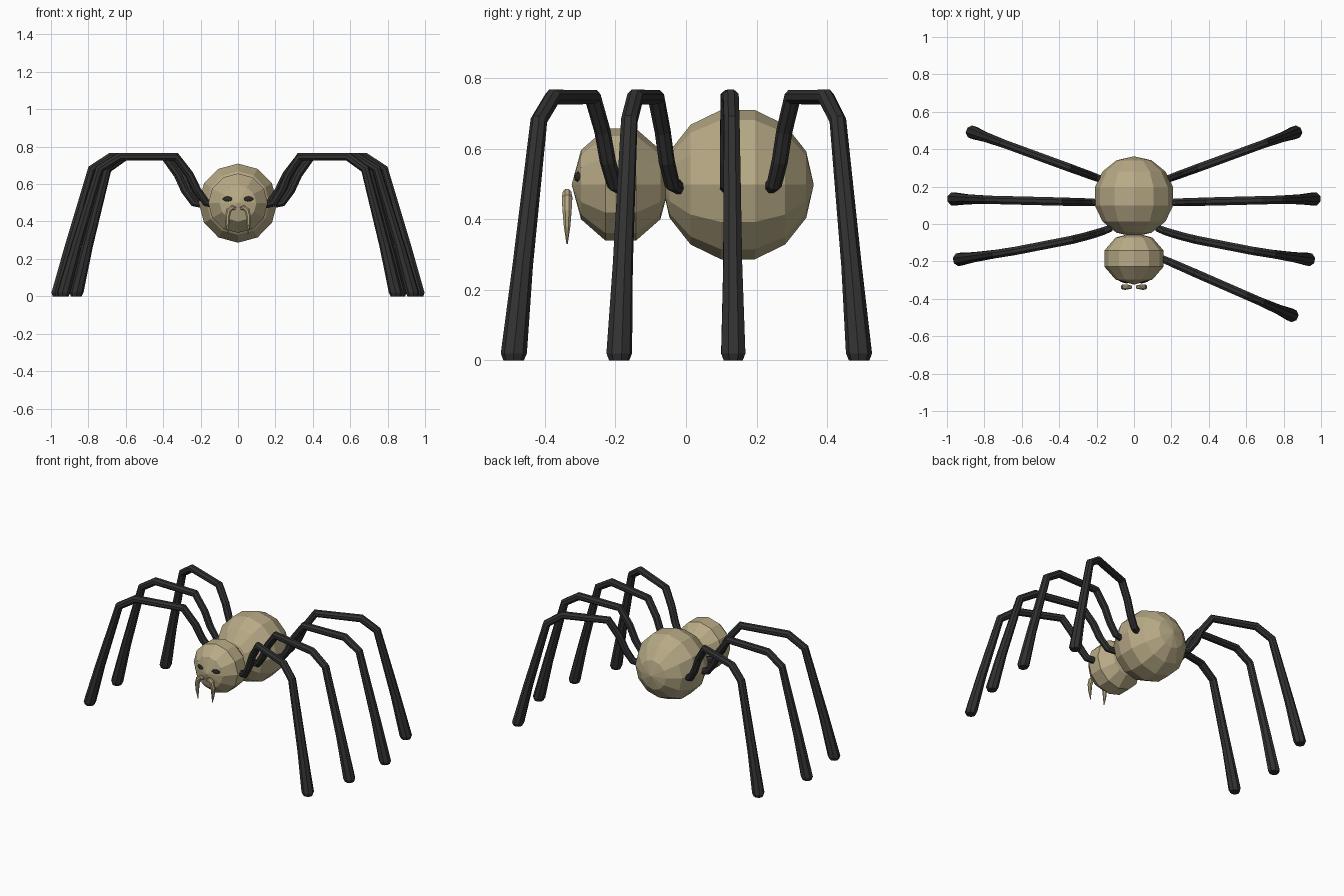
import bpy, bmesh, math
from mathutils import Vector, Matrix

if "Cube" in bpy.data.objects:
    bpy.data.objects.remove(bpy.data.objects["Cube"])


def material(name, rgb):
    m = bpy.data.materials.new(name)
    m.diffuse_color = (*rgb, 1)
    m.use_nodes = True
    m.node_tree.nodes["Principled BSDF"].inputs["Base Color"].default_value = m.diffuse_color
    return m


TAN = material("tan body", (0.48, 0.405, 0.24))
BLACK = material("black legs", (0.031, 0.031, 0.032))
DARK = material("dark eyes", (0.03, 0.026, 0.022))


def finish(name, bm, mat):
    bmesh.ops.recalc_face_normals(bm, faces=bm.faces)
    me = bpy.data.meshes.new(name)
    bm.to_mesh(me)
    bm.free()
    me.materials.append(mat)
    ob = bpy.data.objects.new(name, me)
    bpy.context.collection.objects.link(ob)
    return ob


def skin(bm, rings):
    # join successive rings and cap both ends
    n = len(rings[0])
    for a, b in zip(rings, rings[1:]):
        for i in range(n):
            j = (i + 1) % n
            bm.faces.new((a[i], a[j], b[j], b[i]))
    bm.faces.new(rings[0])
    bm.faces.new(rings[-1])


def tube(name, path, radii, side, mat, n=8, flat_end=False):
    # tapered tube along a path; side is a fixed horizontal cross-section axis
    bm = bmesh.new()
    pts = [Vector(p) for p in path]
    side = Vector(side).normalized()
    rings = []
    for k, (p, r) in enumerate(zip(pts, radii)):
        into = (p - pts[max(k - 1, 0)]).normalized()
        out = (pts[min(k + 1, len(pts) - 1)] - p).normalized()
        t = (into + out).normalized()
        if flat_end and k >= len(pts) - 2:
            t = Vector((0, 0, -1))
        up = side.cross(t).normalized()
        rings.append([bm.verts.new(p + r * (side * math.cos(a) + up * math.sin(a)))
                      for a in (2 * math.pi * (i + 0.5) / n for i in range(n))])
    skin(bm, rings)
    return finish(name, bm, mat)


def ball(name, centre, radii, rings, mat, segments=12):
    # low-poly sphere with its poles along y
    bm = bmesh.new()
    bmesh.ops.create_uvsphere(bm, u_segments=segments, v_segments=rings, radius=1)
    bm.transform(Matrix.Translation(centre) @ Matrix.Diagonal((*radii, 1))
                 @ Matrix.Rotation(math.pi / 2, 4, 'X'))
    return finish(name, bm, mat)


# Body
ball("abdomen", (0, 0.147, 0.498), (0.215, 0.215, 0.217), 7, TAN)
ball("head", (0, -0.185, 0.498), (0.167, 0.139, 0.167), 5, TAN)

# Eyes and fangs
for s, tag in ((1, "right"), (-1, "left")):
    eye = ball("eye_" + tag, (0, 0, 0), (0.028, 0.008, 0.015), 6, DARK, 8)
    eye.location = (s * 0.057, -0.306, 0.52)
    eye.rotation_euler = (0, 0, s * 0.3)
    fang = [(0.012, 0.468), (0.03, 0.474), (0.048, 0.46), (0.057, 0.425), (0.056, 0.38), (0.052, 0.33)]
    tube("fang_" + tag, [(s * x, -0.337, z) for x, z in fang],
         [0.009, 0.013, 0.016, 0.014, 0.01, 0.002], (0, 1, 0), TAN)

# Legs: fraction of reach, height, radius
PROFILE = [(0, 0.49, 0.02), (0.06, 0.50, 0.022), (0.12, 0.565, 0.023), (0.17, 0.65, 0.023),
           (0.26, 0.746, 0.024), (0.63, 0.746, 0.024), (0.76, 0.68, 0.024),
           (0.91, 0.27, 0.029), (0.993, 0.02, 0.037), (0.995, 0.0, 0.029)]
# root, foot, sideways bow
LEGS = {
    "front": ((0.15, -0.185), (0.848, -0.49), 0.0),
    "front_middle": ((0.12, -0.02), (0.938, -0.19), -0.022),
    "rear_middle": ((0.19, 0.115), (0.968, 0.134), 0.0),
    "rear": ((0.165, 0.235), (0.868, 0.492), 0.0),
}
for name, (root, foot, bow) in LEGS.items():
    for s, tag in ((1, "right"), (-1, "left")):
        if name == "front" and s < 0:
            continue  # the left front leg is absent
        dx, dy = foot[0] - root[0], foot[1] - root[1]
        path = [(s * (root[0] + dx * t),
                 root[1] + dy * t + bow * math.sin(math.pi * t ** 0.7), z)
                for t, z, r in PROFILE]
        tube(f"{name}_leg_{tag}", path, [r for t, z, r in PROFILE],
             (dy, -s * dx, 0), BLACK, flat_end=True)
